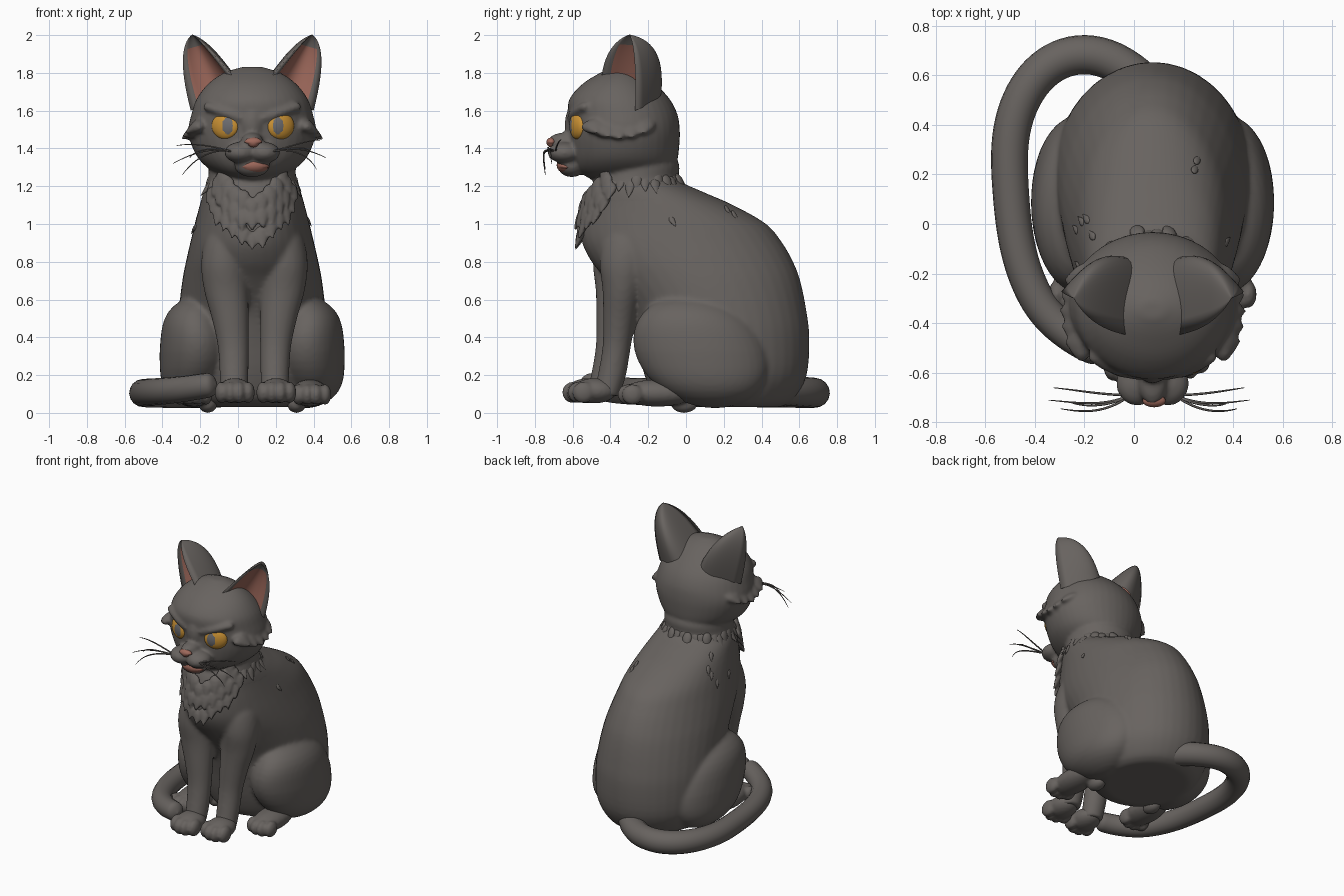
import bpy, bmesh, math, random
from mathutils import Vector, Matrix

if "Cube" in bpy.data.objects:
    bpy.data.objects.remove(bpy.data.objects["Cube"])

random.seed(4)
CX = 0.075  # plane of symmetry of the sitting animal
SIDES = ((-1, "left"), (1, "right"))


def material(name, rgb):
    m = bpy.data.materials.new(name)
    m.diffuse_color = (*rgb, 1)
    m.use_nodes = True
    m.node_tree.nodes["Principled BSDF"].inputs["Base Color"].default_value = m.diffuse_color
    return m


FUR = material("grey fur", (0.138, 0.125, 0.116))
AMBER = material("amber iris", (0.60, 0.29, 0.035))
PUPIL = material("grey pupil", (0.15, 0.15, 0.16))
PINK = material("dusty pink skin", (0.34, 0.14, 0.105))


def finish(bm, name, mats=(FUR,), blend=0, soft=5):
    bmesh.ops.recalc_face_normals(bm, faces=bm.faces)
    me = bpy.data.meshes.new(name)
    bm.to_mesh(me)
    bm.free()
    ob = bpy.data.objects.new(name, me)
    bpy.context.collection.objects.link(ob)
    for m in mats:
        me.materials.append(m)
    me.polygons.foreach_set("use_smooth", [True] * len(me.polygons))
    if blend:  # fuse overlapping forms into one soft skin
        r = ob.modifiers.new("fuse", 'REMESH')
        r.mode, r.voxel_size, r.use_smooth_shade = 'VOXEL', blend, True
        s = ob.modifiers.new("soften", 'SMOOTH')
        s.factor, s.iterations = 0.5, soft
    return ob


def spline(rows, t):
    """Catmull-Rom interpolation through rows of numbers, t in row units."""
    i = min(int(t), len(rows) - 2)
    f = t - i
    a, b, c, d = (rows[max(0, min(len(rows) - 1, i + j))] for j in (-1, 0, 1, 2))
    return [0.5 * (2 * q + (r - p) * f + (2 * p - 5 * q + 4 * r - s) * f * f
                   + (3 * q - p - 3 * r + s) * f ** 3) for p, q, r, s in zip(a, b, c, d)]


def ring_point(row, a):
    """Row: x, y, z, rx, ry. Angle 0 is the front."""
    x, y, z, rx, ry = row
    return Vector((x + rx * math.sin(a), y - ry * math.cos(a), z))


def loft(bm, rows, n=40, sub=4):
    rings = []
    for s in range((len(rows) - 1) * sub + 1):
        row = spline(rows, s / sub)
        rings.append([bm.verts.new(ring_point(row, 2 * math.pi * j / n)) for j in range(n)])
    for a, b in zip(rings, rings[1:]):
        for j in range(n):
            bm.faces.new((a[j], a[(j + 1) % n], b[(j + 1) % n], b[j]))
    bm.faces.new(rings[0])
    bm.faces.new(rings[-1])


def ball(bm, c, r, rot=None, seg=24):
    m = Matrix.Translation(c) @ (rot or Matrix()) @ Matrix.Diagonal((*r, 1))
    return bmesh.ops.create_uvsphere(bm, u_segments=seg, v_segments=seg // 2, radius=1, matrix=m)["verts"]


def tuft(bm, base, direction, length, width, out):
    """Flattened, pointed lock of fur."""
    z = Vector(direction).normalized()
    x = Vector(out).cross(z).normalized()
    rot = Matrix((x, z.cross(x), z)).transposed().to_4x4()
    for v in bmesh.ops.create_uvsphere(bm, u_segments=10, v_segments=8, radius=1)["verts"]:
        taper = 1 - 0.75 * max(v.co.z, -0.3)
        v.co = rot @ Vector((v.co.x * width * taper, v.co.y * width * 0.5 * taper, v.co.z * length)) + Vector(base)


def profile_rows(table):
    return [(CX, (f + b) / 2, z, w, (b - f) / 2) for z, f, b, w in table]


# Body: torso, front legs and haunches fused (height, front, back, half width)
TORSO = profile_rows([
    (0.03, -0.06, 0.50, 0.27), (0.07, -0.16, 0.57, 0.33), (0.2, -0.22, 0.639, 0.388),
    (0.4, -0.27, 0.653, 0.398), (0.55, -0.32, 0.636, 0.388), (0.7, -0.42, 0.605, 0.37),
    (0.8, -0.50, 0.567, 0.351), (0.9, -0.55, 0.510, 0.328), (1.0, -0.557, 0.425, 0.304),
    (1.1, -0.535, 0.25, 0.278), (1.17, -0.515, 0.09, 0.258), (1.23, -0.485, -0.03, 0.235),
    (1.31, -0.465, -0.035, 0.228), (1.4, -0.45, -0.07, 0.21)])
bm = bmesh.new()
loft(bm, TORSO[:-1])
LEG = [(0.108, -0.44, 0.09, 0.07, 0.07), (0.108, -0.41, 0.2, 0.076, 0.075), (0.112, -0.385, 0.35, 0.082, 0.075),
       (0.128, -0.37, 0.5, 0.098, 0.087), (0.15, -0.355, 0.65, 0.117, 0.105), (0.16, -0.34, 0.8, 0.122, 0.135),
       (0.14, -0.31, 0.95, 0.11, 0.14), (0.11, -0.28, 1.06, 0.05, 0.07)]
for s, _ in SIDES:
    loft(bm, [(CX + 0.012 + s * x, y + 0.018 * s, z, rx, ry) for x, y, z, rx, ry in LEG], 28)
    for v in ball(bm, (CX + s * 0.29, 0.06, 0.325), (0.2, 0.352, 0.3), seg=40):
        h = (v.co.z - 0.325) / 0.3
        v.co.y -= 0.075 * h - 0.02
        v.co.x += s * (0.05 * h * h * (1 - h * h) * 2 - 0.02 * max(0, h))   # squarer thigh
finish(bm, "body", blend=0.013, soft=6)


def torso_point(a, z):
    i = max(j for j in range(len(TORSO) - 1) if TORSO[j][2] <= z)
    t = i + (z - TORSO[i][2]) / (TORSO[i + 1][2] - TORSO[i][2])
    return ring_point(spline(TORSO, t), a)


# Head: neck, skull, muzzle, brows and cheeks fused
SKULL = profile_rows([
    (1.235, -0.50, -0.12, 0.12), (1.28, -0.57, -0.07, 0.21), (1.34, -0.60, -0.045, 0.28),
    (1.42, -0.612, -0.035, 0.322), (1.5, -0.617, -0.033, 0.338), (1.58, -0.625, -0.045, 0.322),
    (1.66, -0.618, -0.085, 0.295), (1.74, -0.55, -0.16, 0.235), (1.8, -0.455, -0.24, 0.15),
    (1.832, -0.38, -0.31, 0.05)])
bm = bmesh.new()
loft(bm, SKULL)
loft(bm, TORSO[-5:])
ball(bm, (CX, -0.635, 1.44), (0.057, 0.095, 0.045))         # bridge
ball(bm, (CX, -0.58, 1.53), (0.065, 0.062, 0.11))
ball(bm, (CX, -0.605, 1.31), (0.095, 0.075, 0.062))         # chin
for s, _ in SIDES:
    ball(bm, (CX + s * 0.062, -0.643, 1.378), (0.085, 0.09, 0.056))
    for i in range(11):                                      # slanted brow
        f = i / 10
        ball(bm, (CX + s * (0.05 + 0.18 * f), -0.60 + 0.065 * f * f, 1.558 + 0.062 * f), (0.03, 0.03, 0.026), seg=12)
    for i in range(5):                                       # cheek locks
        f = i / 4
        c = (CX + s * (0.30 + 0.022 * math.sin(f * 3)), -0.48 + 0.25 * f, 1.51 - 0.03 * math.sin(f * 3))
        tuft(bm, c, (s * 0.75, 0.1, -0.4), 0.066, 0.068, (s, 0, 0.6))
finish(bm, "head", blend=0.011)

# Nose and open lower lip
bm = bmesh.new()
for v in ball(bm, (CX + 0.006, -0.713, 1.432), (0.047, 0.026, 0.026)):
    if v.co.z < 1.43:
        v.co.x = CX + 0.006 + (v.co.x - CX - 0.006) * 0.65
finish(bm, "nose", (PINK,))
bm = bmesh.new()
for v in ball(bm, (CX + 0.01, -0.635, 1.311), (0.08, 0.05, 0.043)):
    v.co.z -= 2.5 * (v.co.x - CX - 0.01) ** 2 if v.co.z > 1.30 else 0
finish(bm, "lower_lip", (PINK,))

# Eyes with pupils chosen by an ellipse on the front faces
for s, side in SIDES:
    bm = bmesh.new()
    c = Vector((CX + 0.004 + s * 0.146, -0.573, 1.52))
    ball(bm, c, (0.077, 0.036, 0.072), Matrix.Rotation(s * 0.42, 4, 'Z'), seg=64)
    for f in bm.faces:
        p = f.calc_center_median() - c
        if p.y < 0 and ((p.x + s * 0.013) / 0.028) ** 2 + (p.z / 0.045) ** 2 < 1:
            f.material_index = 1
    finish(bm, side + "_eye", (AMBER, PUPIL))


# Ears: cupped shells between a front, back and outer edge
def bezier(p, q, r, t):
    return Vector(p).lerp(Vector(q), t).lerp(Vector(q).lerp(Vector(r), t), t)


for s, side in SIDES:
    bm = bmesh.new()
    N, M = 16, 18
    tip = (0.318, -0.30, 2.003)
    grid = []
    for i in range(M + 1):
        t = 1 - (1 - i / M) ** 1.3          # denser rings near the round tip
        F = bezier((0.085, -0.45, 1.76), (0.245, -0.43, 1.955), tip, t)
        B = bezier((0.10, -0.14, 1.71), (0.225, -0.11, 1.97), tip, t)
        O = bezier((0.325, -0.27, 1.60), (0.412, -0.26, 1.93), tip, t)
        loop = []
        for j in range(2 * N):
            if j <= N:                      # back of the shell
                u, depth, inset = j / N, 1.0, 0
            else:                           # hollow front of the shell
                u, depth, inset = 2 - j / N, 0.45, 0.13
            p = F.lerp(O, u + inset * (0.5 - u)) + (B - (F + O) / 2) * 4 * u * (1 - u) * depth
            loop.append(bm.verts.new((CX + s * p.x, p.y, p.z)))
        grid.append(loop)
    for i in range(M):
        for j in range(2 * N):
            k = (j + 1) % (2 * N)
            f = bm.faces.new((grid[i][j], grid[i][k], grid[i + 1][k], grid[i + 1][j]))
            if N + 1 <= j < 2 * N - 1 and i < M - 8:
                f.material_index = 1
    bmesh.ops.remove_doubles(bm, verts=bm.verts, dist=0.0005)
    finish(bm, side + "_ear", (FUR, PINK))


def toes(bm, x, y, z, spread, r):
    for i in range(4):
        o = i - 1.5
        ball(bm, (x + o * spread, y + 0.012 * o * o, z), (r * 0.75, r * 1.25, r * 1.2), seg=16)


for s, side in SIDES:
    # Front paw
    bm = bmesh.new()
    px, dy = CX + 0.018 + s * 0.11, 0.015 * s
    ball(bm, (px, -0.50 + dy, 0.117), (0.092, 0.12, 0.067))
    toes(bm, px, -0.585 + dy, 0.108, 0.047, 0.048)
    finish(bm, side + "_front_paw", blend=0.01)
    # Hind foot with heel
    bm = bmesh.new()
    px = CX + s * 0.315
    ball(bm, (px - s * 0.01, -0.15, 0.105), (0.098, 0.2, 0.072))
    ball(bm, (px - s * 0.08, -0.01, 0.045), (0.05, 0.07, 0.045))
    toes(bm, px, -0.31, 0.097, 0.047, 0.046)
    finish(bm, side + "_hind_foot", blend=0.01)


def tube(name, lines, radius):
    cu = bpy.data.curves.new(name, 'CURVE')
    cu.dimensions, cu.bevel_depth, cu.use_fill_caps = '3D', radius, True
    cu.bevel_resolution = 6 if radius > 0.02 else 1
    cu.resolution_u = 8
    for pts in lines:
        sp = cu.splines.new('NURBS')
        sp.points.add(len(pts) - 1)
        for p, (x, y, z, r) in zip(sp.points, pts):
            p.co, p.radius = (x, y, z, 1), r
        sp.order_u, sp.use_endpoint_u = 4, True
    cu.materials.append(FUR)
    bpy.context.collection.objects.link(bpy.data.objects.new(name, cu))


# Tail wrapped around the left side
tube("tail", [[(0.16, 0.42, 0.13, 1), (0.06, 0.57, 0.115, 1), (-0.14, 0.725, 0.105, 1), (-0.39, 0.645, 0.105, 1),
               (-0.51, 0.40, 0.105, 0.95), (-0.5, 0.14, 0.105, 0.93), (-0.475, -0.12, 0.11, 0.9),
               (-0.385, -0.34, 0.115, 0.9), (-0.26, -0.45, 0.13, 0.85), (-0.17, -0.50, 0.145, 0.85),
               (-0.125, -0.515, 0.15, 0.8), (-0.115, -0.52, 0.152, 0.02)]], 0.079)

# Whiskers
lines = []
for s, _ in SIDES:
    for ex, ey, ez in ((0.40, -0.66, 1.415), (0.42, -0.71, 1.32), (0.37, -0.745, 1.26), (0.33, -0.72, 1.35)):
        if s > 0:
            ex, ez = ex - 0.03, ez + 0.03
        lines.append([(CX + s * 0.09, -0.69, 1.38, 1), (CX + s * 0.2, ey - 0.03, 1.41, 1),
                      (CX + s * 0.3, ey - 0.01, (1.41 + ez) / 2 + 0.02, 0.8), (CX + s * ex, ey, ez, 0.3)])
tube("whiskers", lines, 0.005)

# Chest bib in overlapping rows, collar ring, and loose locks on the back
bm = bmesh.new()
for row in range(3):
    n = 13 - 2 * row
    for i in range(n):
        a = (2 * i / (n - 1) - 1) * (0.92 - 0.1 * row)
        z = 0.92 + 0.27 * abs(a) ** 1.5 + 0.085 * row + random.uniform(-0.015, 0.015)
        out = Vector((math.sin(a), -math.cos(a), 0))
        p = torso_point(a, z) + out * 0.014
        tuft(bm, p, out * 0.42 + Vector((math.sin(a) * 0.2, 0, -1)), random.uniform(0.055, 0.075), 0.036, out)
finish(bm, "chest_bib", blend=0.009, soft=1)
bm = bmesh.new()
for i in range(24):
    a = 0.95 + (2 * math.pi - 1.9) * i / 23
    out = Vector((math.sin(a), -math.cos(a), 0))
    p = torso_point(a, 1.21 + 0.012 * math.sin(i * 2.3) - 0.015 * math.cos(a)) - out * 0.008
    tuft(bm, p, out * 0.6 + Vector((0.3 * math.sin(i * 1.7), 0, -1)), random.uniform(0.05, 0.065), 0.028, out)
for i in range(8):
    a = random.choice((-1, 1)) * random.uniform(1.2, 2.5)
    out = Vector((math.sin(a), -math.cos(a), 0.4))
    tuft(bm, torso_point(a, random.uniform(0.97, 1.14)), (out.x * 0.4, 0.5, -0.8), 0.035, 0.014, out)
finish(bm, "collar_locks")
